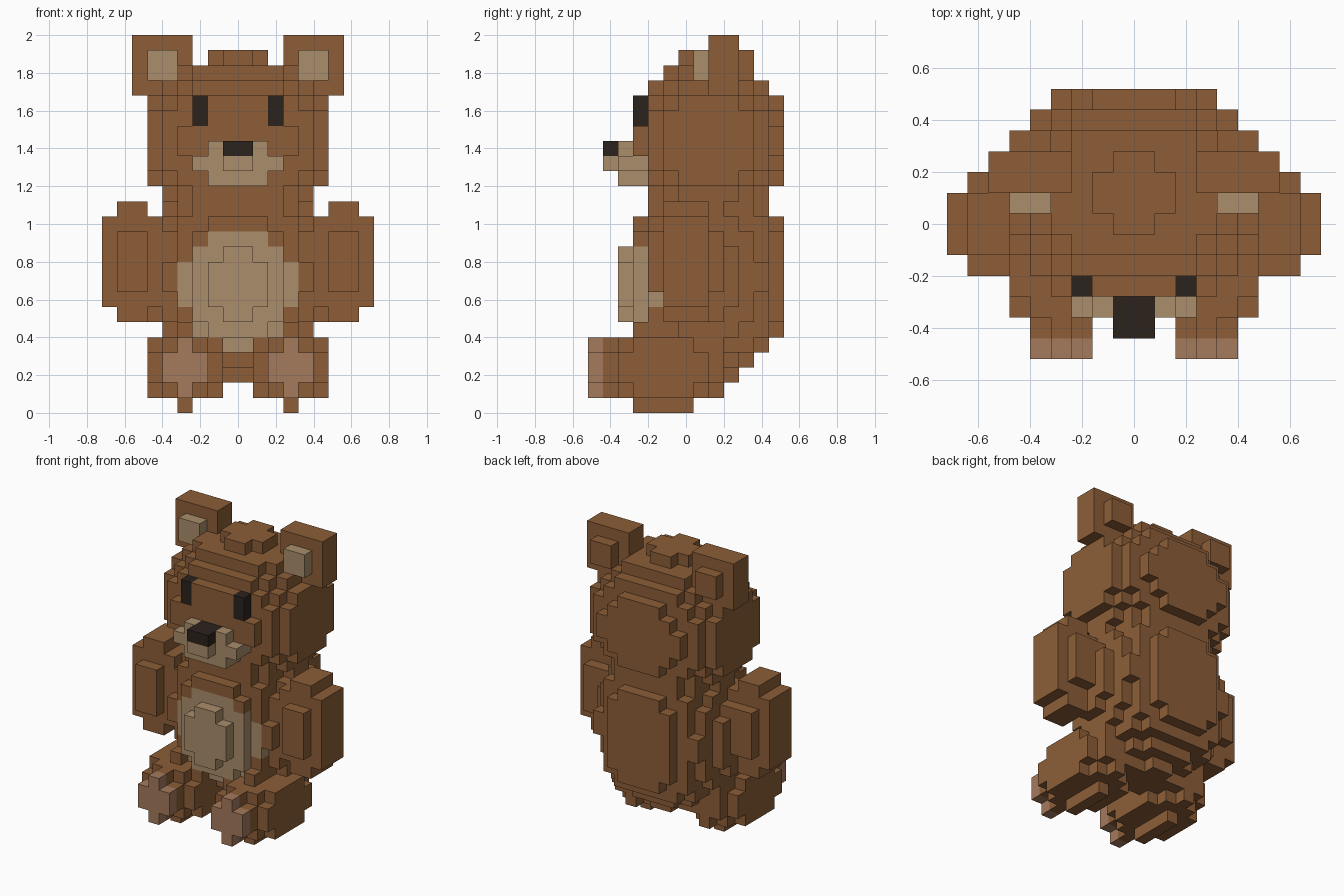
import bpy, bmesh, math
from itertools import product

if "Cube" in bpy.data.objects:
    bpy.data.objects.remove(bpy.data.objects["Cube"])

V = 0.08                      # voxel edge
Y0 = -0.52                    # y of the first voxel layer
grid = {}                     # voxel -> part name


def material(name, rgb):
    m = bpy.data.materials.new(name)
    m.diffuse_color = [(c / 255) ** 2.2 for c in rgb] + [1]
    m.use_nodes = True
    m.node_tree.nodes["Principled BSDF"].inputs["Base Color"].default_value = m.diffuse_color
    return m


FUR = material("brown_fur", (139, 94, 58))
TAN = material("tan_fur", (168, 140, 106))
DARK = material("dark", (48, 39, 34))
PINK = material("paw_pink", (163, 121, 93))


def ellipsoid(part, centre, radii):
    """Fill voxels whose centres lie inside an ellipsoid (voxel units)."""
    spans = [range(math.floor(c - r), math.ceil(c + r) + 1) for c, r in zip(centre, radii)]
    for cell in product(*spans):
        if sum(((p + 0.5 - c) / r) ** 2 for p, c, r in zip(cell, centre, radii)) <= 1:
            grid.setdefault(cell, part)


def box(part, xs, ys, zs):
    """Fill a block of voxels, ranges are half-open and replace what is there."""
    for cell in product(range(*xs), range(*ys), range(*zs)):
        grid[cell] = part


def mirrored_box(part, xs, ys, zs):
    box("left_" + part, (-xs[1], -xs[0]), ys, zs)
    box("right_" + part, xs, ys, zs)


# Head, body and limbs
ellipsoid("head", (0, 8, 18), (6.5, 5.5, 5.75))
ellipsoid("body", (0, 8, 9), (6.03, 5.5, 6.95))
for side, s in (("left", -1), ("right", 1)):
    ellipsoid(side + "_arm", (7 * s, 6.5, 10), (2.3, 2.4, 4.16))
    ellipsoid(side + "_leg", (3.5 * s, 5, 3), (2.67, 4.385, 2.673))

# Ears: square plate, tan inner pad, raised back
mirrored_box("ear", (3, 7), (8, 10), (21, 25))
mirrored_box("ear", (4, 6), (10, 11), (22, 24))
mirrored_box("inner_ear", (4, 6), (7, 8), (22, 24))

# Eyes
mirrored_box("eye", (2, 3), (3, 4), (19, 21))

# Muzzle and nose
for k, w, back in ((15, 2, 4), (16, 3, 4), (17, 2, 3)):
    box("muzzle", (-w, w), (2, back), (k, k + 1))
box("muzzle", (-1, 1), (1, 2), (16, 17))
box("nose", (-1, 1), (1, 3), (17, 18))

# Belly patch: recolour the front body voxel of each column
for k, w in zip(range(4, 12), (1, 3, 3, 4, 4, 4, 3, 2)):
    for i in range(-w, w):
        column = [j for j in range(13) if (i, j, k) in grid]
        if column and grid[(i, column[0], k)] == "body":
            grid[(i, column[0], k)] = "belly"
# Belly bulge
box("belly", (-1, 1), (2, 3), (6, 11))
box("belly", (-2, 2), (2, 3), (7, 10))

# Cross-shaped foot pads
mirrored_box("foot_pad", (2, 5), (0, 1), (2, 4))
mirrored_box("foot_pad", (3, 4), (0, 1), (1, 5))


def build(part, mat):
    """Make one mesh from the exposed voxel faces of a part."""
    bm = bmesh.new()
    verts = {}

    def vert(p):
        if p not in verts:
            verts[p] = bm.verts.new((p[0] * V, Y0 + p[1] * V, p[2] * V))
        return verts[p]

    for cell, owner in grid.items():
        if owner != part:
            continue
        for axis, step in product(range(3), (0, 1)):
            near = list(cell)
            near[axis] += 2 * step - 1
            if tuple(near) in grid:
                continue
            corners = []
            for u, v in ((0, 0), (1, 0), (1, 1), (0, 1)):
                p = list(cell)
                p[axis] += step
                p[(axis + 1) % 3] += u
                p[(axis + 2) % 3] += v
                corners.append(vert(tuple(p)))
            bm.faces.new(corners if step else corners[::-1])
    # Merge flat neighbouring faces
    bmesh.ops.dissolve_limit(bm, angle_limit=0.01, verts=bm.verts[:], edges=bm.edges[:])
    mesh = bpy.data.meshes.new(part)
    bm.to_mesh(mesh)
    bm.free()
    mesh.materials.append(mat)
    bpy.context.collection.objects.link(bpy.data.objects.new(part, mesh))


colours = {"eye": DARK, "nose": DARK, "muzzle": TAN, "belly": TAN, "inner_ear": TAN, "foot_pad": PINK}
for part in sorted(set(grid.values())):
    key = part.replace("left_", "").replace("right_", "")
    build(part, colours.get(key, FUR))
